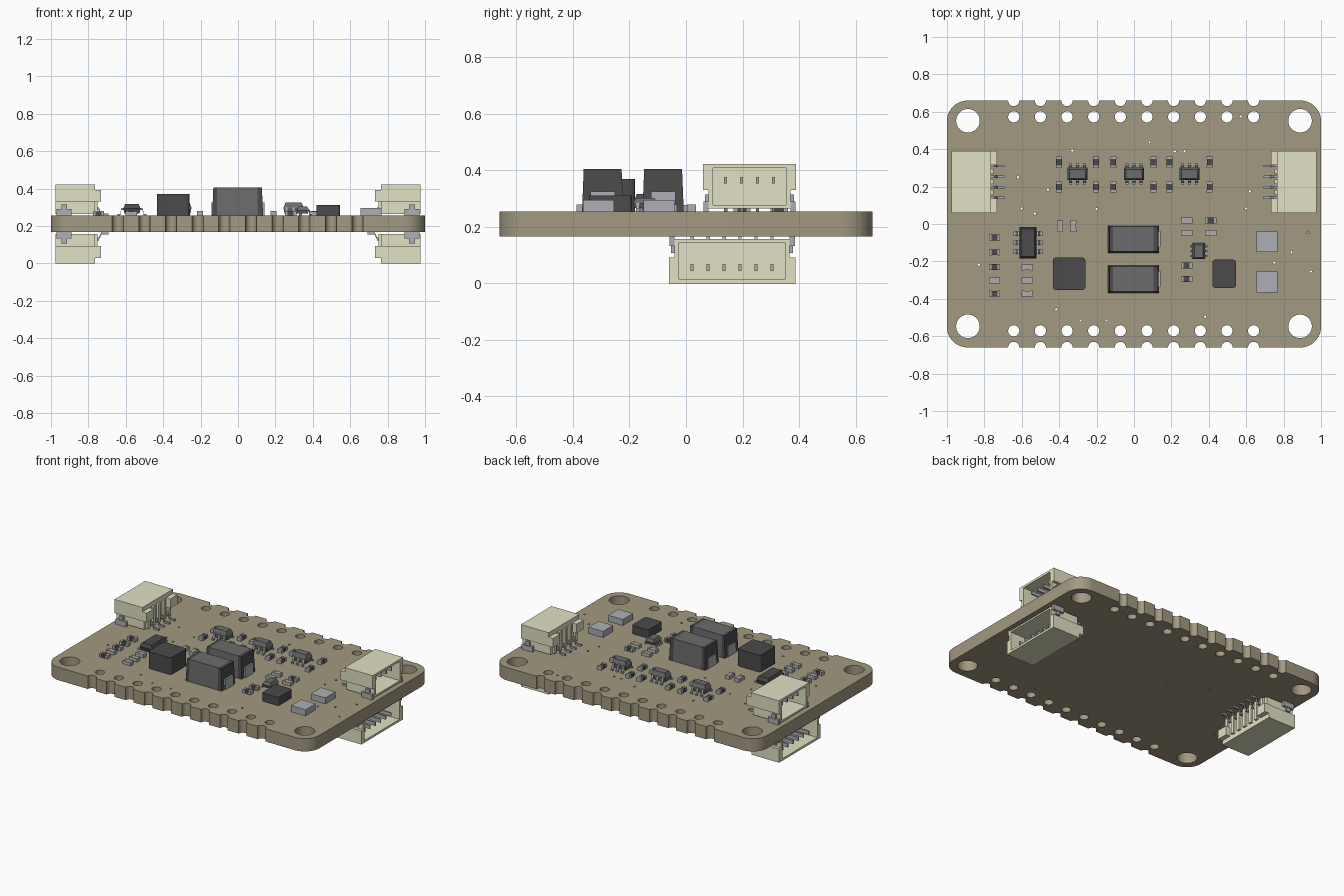
import bpy, bmesh
from math import cos, sin, pi, radians
from mathutils import Vector

if "Cube" in bpy.data.objects:
    bpy.data.objects.remove(bpy.data.objects["Cube"])

TOP, BOT = 0.255, 0.167          # board faces


def material(name, r, g, b):
    m = bpy.data.materials.new(name)
    m.diffuse_color = (r, g, b, 1)
    m.use_nodes = True
    m.node_tree.nodes["Principled BSDF"].inputs["Base Color"].default_value = m.diffuse_color
    return m


OLIVE = material("board_olive", 0.36, 0.32, 0.22)
CREAM = material("cream_plastic", 0.76, 0.75, 0.55)
METAL = material("tin_metal", 0.42, 0.43, 0.46)
DARK = material("dark_plastic", 0.07, 0.07, 0.07)
GREY = material("grey_plastic", 0.15, 0.15, 0.15)
LIGHT = material("light_ceramic", 0.45, 0.41, 0.38)


def part(name, mat, solids):
    """Each solid is a list of equal-length point loops, lofted and capped."""
    bm = bmesh.new()
    for loops in solids:
        rings = [[bm.verts.new(p) for p in loop] for loop in loops]
        n = len(rings[0])
        for a, b in zip(rings, rings[1:]):
            for i in range(n):
                j = (i + 1) % n
                bm.faces.new((a[i], a[j], b[j], b[i]))
        bm.faces.new(rings[0][::-1])
        bm.faces.new(rings[-1])
    bmesh.ops.recalc_face_normals(bm, faces=bm.faces)
    me = bpy.data.meshes.new(name)
    bm.to_mesh(me)
    bm.free()
    me.materials.append(mat)
    ob = bpy.data.objects.new(name, me)
    bpy.context.collection.objects.link(ob)
    return ob


def arc(cx, cy, r, a0, a1, n):
    return [(cx + r * cos(radians(a0 + (a1 - a0) * i / n)),
             cy + r * sin(radians(a0 + (a1 - a0) * i / n))) for i in range(n + 1)]


def rect(cx, cy, hx, hy, z):
    return [(cx + sx * hx, cy + sy * hy, z) for sx, sy in ((-1, -1), (1, -1), (1, 1), (-1, 1))]


def block(cx, cy, sx, sy, z0, z1):
    return [rect(cx, cy, sx / 2, sy / 2, z0), rect(cx, cy, sx / 2, sy / 2, z1)]


def rounded(cx, cy, sx, sy, r, z0, z1):
    hx, hy = sx / 2 - r, sy / 2 - r
    pts = [p for i, (a, b) in enumerate(((1, 1), (-1, 1), (-1, -1), (1, -1)))
           for p in arc(cx + a * hx, cy + b * hy, r, 90 * i, 90 * i + 90, 4)]
    return [[(x, y, z) for x, y in pts] for z in (z0, z1)]


# Circuit board: notched outline with holes, as a filled 2D curve
W, H, R = 1.0, 0.66, 0.11
hole_x = [-0.643 + 0.1425 * i for i in range(10)]
outline = []
for x in hole_x:
    outline += arc(x, -H, 0.03, 180, 0, 10)
outline += arc(W - R, R - H, R, -90, 0, 10) + arc(W - R, H - R, R, 0, 90, 10)
for x in reversed(hole_x):
    outline += arc(x, H, 0.03, 0, -180, 10)
outline += arc(R - W, H - R, R, 90, 180, 10) + arc(R - W, R - H, R, 180, 270, 10)
loops = [outline]
loops += [arc(x, y, 0.03, 0, 345, 23) for x in hole_x for y in (-0.571, 0.573)]
loops += [arc(x, y, 0.063, 0, 350, 35) for x in (-0.888, 0.888) for y in (-0.547, 0.552)]
vias = [(.57, .575), (.083, .436), (-.33, .393), (.217, .388), (.27, .388), (-.6, .083),
        (-.53, .056), (-.46, .184), (-.62, .249), (-.2, .08), (.62, .174), (.6, .083),
        (-.83, -.217), (-.415, -.457), (-.286, -.516), (-.147, -.516), (.38, -.495),
        (.93, -.045), (.842, -.152), (.944, -.254), (.75, -.206)]
loops += [arc(x, y, 0.007, 0, 315, 7) for x, y in vias]
cu = bpy.data.curves.new("board_outline", 'CURVE')
cu.dimensions, cu.fill_mode, cu.extrude = '2D', 'BOTH', (TOP - BOT) / 2
for loop in loops:
    s = cu.splines.new('POLY')
    s.points.add(len(loop) - 1)
    for p, (x, y) in zip(s.points, loop):
        p.co = (x, y, 0, 1)
    s.use_cyclic_u = True
tmp = bpy.data.objects.new("board_outline", cu)
bpy.context.collection.objects.link(tmp)
dg = bpy.context.evaluated_depsgraph_get()
me = bpy.data.meshes.new_from_object(tmp.evaluated_get(dg))
bpy.data.objects.remove(tmp)
bm = bmesh.new()
bm.from_mesh(me)
bmesh.ops.remove_doubles(bm, verts=bm.verts, dist=1e-5)
bmesh.ops.recalc_face_normals(bm, faces=bm.faces)
bm.to_mesh(me)
bm.free()
me.materials.clear()
me.materials.append(OLIVE)
me.shade_smooth()
me.set_sharp_from_angle(angle=radians(40))
board = bpy.data.objects.new("circuit_board", me)
board.location.z = (TOP + BOT) / 2
bpy.context.collection.objects.link(board)


# Edge sockets: u runs inward from the mouth, v along y, w away from the board
def socket(name, side, yc, half, pins, base, up):
    def sec(u, v0, v1, w0, w1):
        return [(side * (0.975 - u), yc + v, base + up * w)
                for v, w in ((v0, w0), (v1, w0), (v1, w1), (v0, w1))]

    def box(u0, u1, v0, v1, w0, w1):
        return [sec(u0, v0, v1, w0, w1), sec(u1, v0, v1, w0, w1)]

    b, c = half - 0.02, half - 0.036
    shell = [[sec(0.21, -b, b, 0.01, 0.168), sec(0, -b, b, 0.01, 0.168),
              sec(0, -c, c, 0.022, 0.153), sec(0.165, -c, c, 0.022, 0.153)]]
    metal = []
    for s in (-1, 1):
        shell.append(box(0, 0.21, s * b, s * half, 0.075, 0.168))       # cheeks
        shell.append(box(0.21, 0.243, s * (b - 0.055), s * half, 0.075, 0.138))  # rear posts
        metal.append(box(0.005, 0.085, s * b, s * (half - 0.002), 0, 0.035))  # hold-down tabs
        metal.append(box(0.03, 0.06, s * b, s * (half - 0.008), 0.035, 0.06))
    pv = [(i - (pins - 1) / 2) * 0.0565 for i in range(pins)]
    for v in pv:
        metal.append(box(0.03, 0.165, v - 0.005, v + 0.005, 0.098, 0.122))
        metal.append([sec(0.205, v - 0.006, v + 0.006, 0.03, 0.045),
                      sec(0.23, v - 0.006, v + 0.006, 0.03, 0.045),
                      sec(0.245, v - 0.006, v + 0.006, 0, 0.012),
                      sec(0.282, v - 0.006, v + 0.006, 0, 0.012)])
    for v in [p - 0.028 for p in pv] + [pv[-1] + 0.028]:                # rear fins
        shell.append(box(0.21, 0.225, v - 0.012, v + 0.012, 0.01, 0.138))
    part(name + "_shell", CREAM, shell)
    part(name + "_pins", METAL, metal)


for side, label in ((-1, "left"), (1, "right")):
    socket(label + "_upper_socket", side, 0.225, 0.165, 4, TOP, 1)
    socket(label + "_lower_socket", side, 0.163, 0.224, 6, BOT, -1)


# Chips with three bent leads per side; lead_axis is the direction leads point
def leaded_chip(name, mat, cx, cy, sx, sy, h, lead_axis, span, pitch, lw):
    z0, zm, z1 = TOP + 0.012, TOP + 0.6 * h, TOP + h
    part(name + "_body", mat, [[rect(cx, cy, sx / 2 - .006, sy / 2 - .006, z0),
                                rect(cx, cy, sx / 2, sy / 2, zm),
                                rect(cx, cy, sx / 2 - .01, sy / 2 - .01, z1)]])
    edge = (sx if lead_axis == 'x' else sy) / 2 - 0.004
    leads = []
    for s in (-1, 1):
        for i in (-1, 0, 1):
            lead = []
            for t, w in ((0, 0.5 * h), (0.4, 0.5 * h), (0.6, 0), (1, 0)):
                d, ring = s * (edge + t * (span - edge)), []
                for o, z in ((-lw, w), (lw, w), (lw, w + .01), (-lw, w + .01)):
                    q = i * pitch + o
                    dx, dy = (d, q) if lead_axis == 'x' else (q, d)
                    ring.append((cx + dx, cy + dy, TOP + z))
                lead.append(ring)
            leads.append(lead)
    part(name + "_leads", METAL, leads)


for i, x in enumerate((-0.302, 0, 0.297)):
    leaded_chip(f"driver_chip_{i + 1}", GREY, x, 0.268, 0.107, 0.068, 0.07, 'y', 0.056, 0.038, 0.008)
leaded_chip("wide_chip", DARK, -0.567, -0.1, 0.092, 0.168, 0.062, 'x', 0.078, 0.049, 0.012)
leaded_chip("small_chip", GREY, 0.347, -0.145, 0.066, 0.086, 0.048, 'x', 0.046, 0.026, 0.006)

# Two large diodes with darker ends and metal end terminals
for i, y in enumerate((-0.081, -0.295)):
    def taper(x0, x1, i0, i1):
        return [[(a, y - h, z), (b, y - h, z), (b, y + h, z), (a, y + h, z)]
                for a, b, h, z in ((x0, x1, 0.073, TOP), (x0 + i0, x1 - i1, 0.067, 0.405))]
    part(f"diode_{i + 1}_body", GREY, [taper(-0.112, 0.104, 0, 0)])
    part(f"diode_{i + 1}_ends", DARK, [taper(-0.138, -0.112, 0.006, 0), taper(0.104, 0.134, 0, 0.006)])
    part(f"diode_{i + 1}_terminals", METAL, [block(s * 0.131, y, 0.022, 0.086, TOP, 0.325) for s in (-1, 1)])

# Power inductors and flat sensors
part("large_inductor", DARK, [rounded(-0.347, -0.266, 0.174, 0.172, 0.015, TOP, 0.37)])
part("small_inductor", DARK, [rounded(0.482, -0.266, 0.125, 0.15, 0.012, TOP, 0.312)])
part("flat_sensors", METAL, [block(0.711, y, 0.11, 0.11, TOP, 0.296) for y in (-0.096, -0.31)])

# Tiny two-terminal chips: (x, y, lies along y)
resistors = [(x, y, True) for x in (-.401, -.203, -.11, .104, .19, .404) for y in (.33, .198)]
resistors += [(-.746, y, False) for y in (-.072, -.152, -.23, -.372)]
resistors += [(.41, .019, False), (.281, -.222, False), (.281, -.294, False)]
capacitors = [(-.746, -.302, False), (-.396, -.013, True), (-.324, -.013, True),
              (.283, .019, False), (.283, -.048, False), (.41, -.048, False)]
capacitors += [(-.57, y, False) for y in (-.232, -.302, -.372)]
for name, mat, spots in (("resistor", DARK, resistors), ("capacitor", LIGHT, capacitors)):
    bodies, caps = [], []
    for x, y, along_y in spots:
        def piece(o, length, width, h):
            if along_y:
                return block(x, y + o, width, length, TOP, TOP + h)
            return block(x + o, y, length, width, TOP, TOP + h)
        bodies.append(piece(0, 0.034, 0.03, 0.022))
        caps += [piece(s * 0.0235, 0.014, 0.032, 0.024) for s in (-1, 1)]
    part(name + "_bodies", mat, bodies)
    part(name + "_end_caps", METAL, caps)
